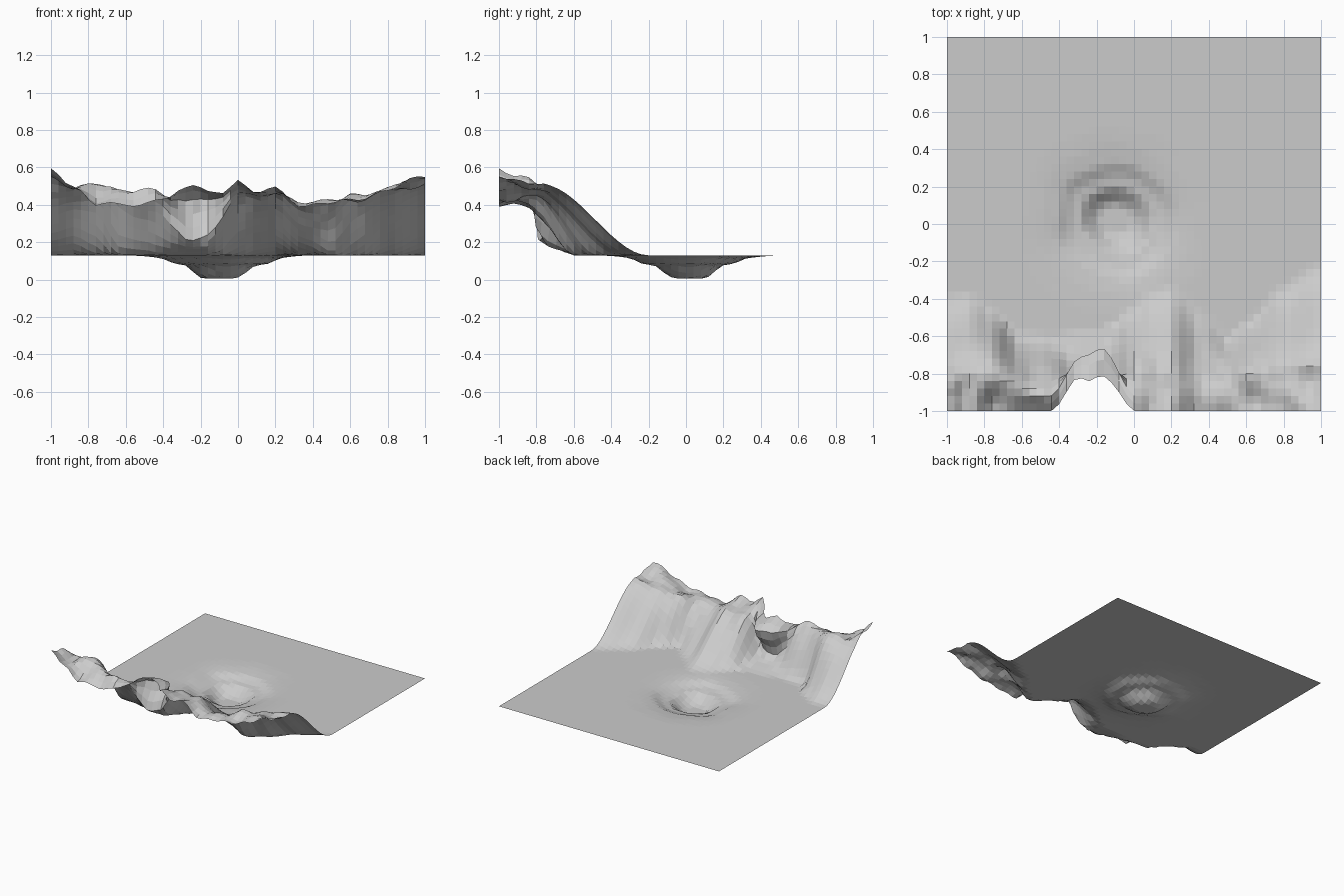
import bpy
from mathutils import Vector, noise

N = 50          # grid cells per side
GROUND = 0.13   # level of the plain

# Ridge stations: x, foot y, crest y, crest z, front edge z
RIDGE = [
    (-1.0, -0.37, -0.93, 0.57, 0.59), (-0.88, -0.36, -0.80, 0.48, 0.50),
    (-0.76, -0.44, -0.80, 0.52, 0.40), (-0.63, -0.58, -0.86, 0.48, 0.40),
    (-0.50, -0.58, -0.92, 0.48, 0.41), (-0.42, -0.60, -0.93, 0.48, 0.42),
    (-0.34, -0.61, -0.90, 0.37, 0.36),
    (-0.20, -0.57, -0.85, 0.47, 0.42), (-0.10, -0.52, -0.85, 0.48, 0.45),
    (0.0, -0.43, -0.84, 0.47, 0.53), (0.10, -0.34, -0.86, 0.45, 0.47),
    (0.20, -0.31, -0.87, 0.47, 0.49), (0.35, -0.45, -0.94, 0.40, 0.40),
    (0.50, -0.60, -0.86, 0.42, 0.41), (0.64, -0.50, -0.80, 0.45, 0.43),
    (0.80, -0.32, -0.83, 0.49, 0.49), (1.0, -0.20, -0.77, 0.51, 0.55)]

# Overhanging hollow: grid y, moved y, moved z
HOLLOW = [(-1.0, -0.82, 0.50), (-0.94, -0.71, 0.47), (-0.90, -0.69, 0.40),
          (-0.86, -0.76, 0.32), (-0.80, -0.80, 0.23), (-0.70, -0.72, 0.17),
          (-0.57, -0.57, 0.13)]

# Terraced pit: radius, height
PIT = [(0.0, 0.005), (0.09, 0.005), (0.14, 0.04), (0.18, 0.075), (0.25, 0.085),
       (0.31, 0.115), (0.40, 0.126), (0.50, GROUND)]


def smooth(t):
    t = max(0.0, min(1.0, t))
    return t * t * (3 - 2 * t)


def sample(table, v, ease=0.0):
    """Interpolate the columns of a table sorted by its first column."""
    if v <= table[0][0]:
        return table[0][1:]
    for a, b in zip(table, table[1:]):
        if v <= b[0]:
            t = (v - a[0]) / (b[0] - a[0])
            t += (smooth(t) - t) * ease
            return [p + (q - p) * t for p, q in zip(a[1:], b[1:])]
    return table[-1][1:]


def terrain_point(x, y):
    # pit in the plain, with slightly irregular terraces
    r = ((x + 0.10) ** 2 + (y - 0.02) ** 2) ** 0.5
    r += 0.03 * noise.noise(Vector((x * 5, y * 5, 0.7)))
    z = sample(PIT, max(r, 0.0))[0]
    # ridge slope, crest and front edge
    foot, crest_y, crest_z, edge_z = sample(RIDGE, x, 0.7)
    if y < foot:
        if y > crest_y:
            z += (crest_z - GROUND) * smooth((foot - y) / (foot - crest_y))
        else:
            z = crest_z + (edge_z - crest_z) * smooth((crest_y - y) / (crest_y + 1))
    # rough rock near the crest
    rough = smooth((-0.66 - y) / 0.14)
    z += 0.04 * rough * noise.noise(Vector((x * 8, y * 8, 3.1)))
    # undercut hollow in the ridge
    w = smooth(1.3 * (1 - abs(x + 0.22) / 0.23))
    if y < -0.57 and w > 0:
        hy, hz = sample(HOLLOW, y)
        hy += 0.05 * rough * noise.noise(Vector((x * 10, y * 6, 5.3)))
        hz += 0.05 * rough * noise.noise(Vector((x * 10, y * 6, 8.3)))
        y, z = y + (hy - y) * w, z + (hz - z) * w
    return x, y, max(z, 0.0)


# Terrain sheet
verts = [terrain_point(-1 + 2 * i / N, -1 + 2 * j / N)
         for j in range(N + 1) for i in range(N + 1)]
W = N + 1
faces = [(j * W + i, j * W + i + 1, (j + 1) * W + i + 1, (j + 1) * W + i)
         for j in range(N) for i in range(N)]
mesh = bpy.data.meshes.new("terrain")
mesh.from_pydata(verts, [], faces)
mesh.update()
terrain = bpy.data.objects.new("terrain", mesh)
bpy.context.collection.objects.link(terrain)
